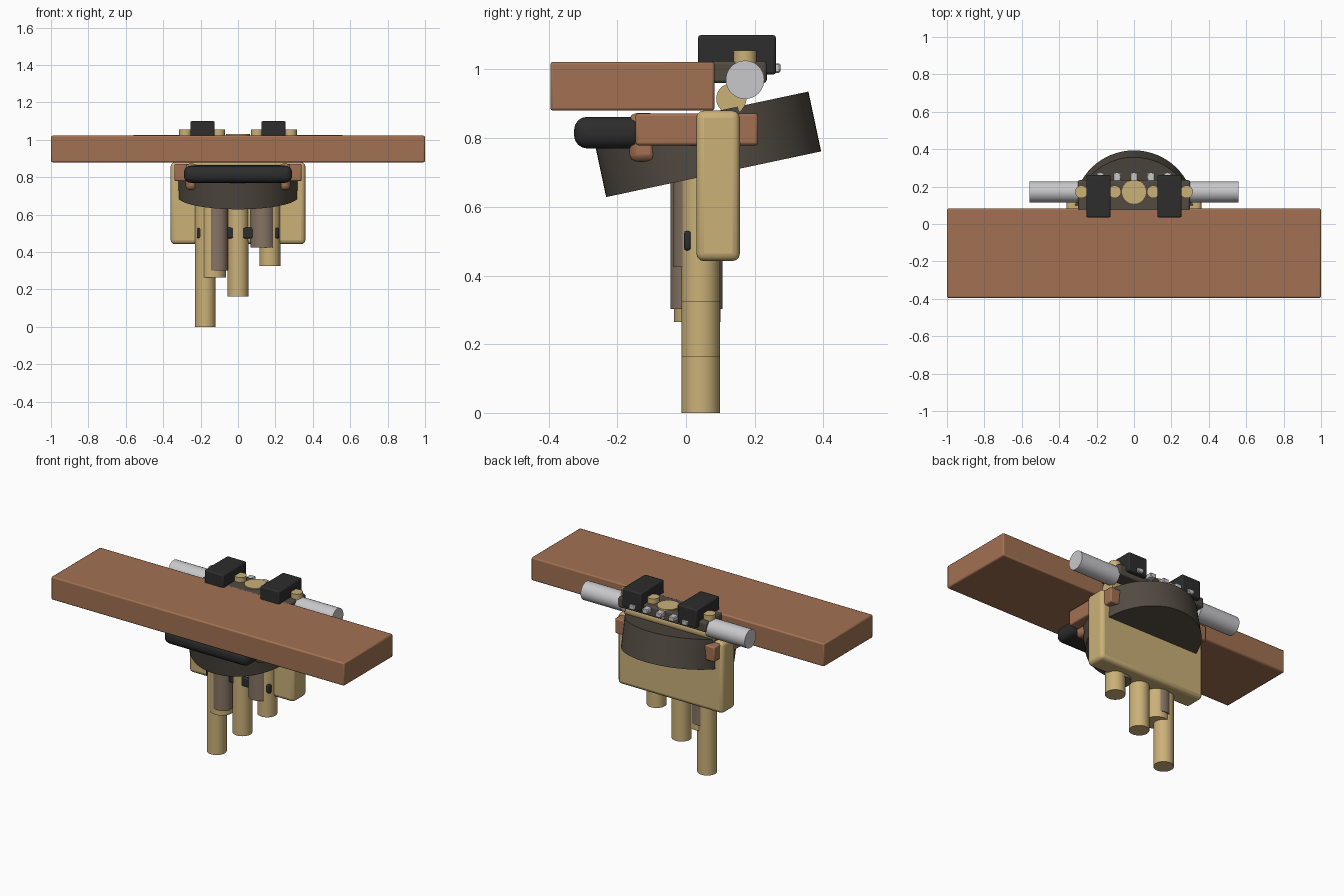
import bpy
import math
from mathutils import Matrix

cube = bpy.data.objects.get("Cube")
if cube:
    bpy.data.objects.remove(cube, do_unlink=True)


def material(name, color):
    mat = bpy.data.materials.new(name)
    mat.use_nodes = True
    rgba = (*color, 1)
    mat.diffuse_color = rgba
    mat.node_tree.nodes["Principled BSDF"].inputs["Base Color"].default_value = rgba
    return mat


BROWN = material("brown wood", (0.36, 0.165, 0.085))
TAN = material("tan brass", (0.60, 0.44, 0.19))
DARK = material("dark umber", (0.085, 0.07, 0.055))
TAUPE = material("taupe metal", (0.24, 0.175, 0.13))
BLACK = material("black rubber", (0.026, 0.026, 0.026))
SILVER = material("silver metal", (0.58, 0.58, 0.60))


def finish(name, mat):
    obj = bpy.context.object
    obj.name = name
    obj.data.materials.append(mat)
    return obj


def box(name, mat, x, y, z, bevel=0.008, segments=2):
    """Bevelled box from (low, high) ranges along each axis."""
    spans = (x, y, z)
    bpy.ops.mesh.primitive_cube_add(size=1, location=[(a + b) / 2 for a, b in spans])
    obj = finish(name, mat)
    obj.data.transform(Matrix.Diagonal([b - a for a, b in spans] + [1]))
    mod = obj.modifiers.new("rounded edges", "BEVEL")
    mod.width = bevel
    mod.segments = segments
    bpy.ops.object.shade_smooth_by_angle(angle=math.radians(35))
    return obj


def cylinder(name, mat, center, radius, depth, rotation=(0, 0, 0), sides=32):
    bpy.ops.mesh.primitive_cylinder_add(vertices=sides, radius=radius, depth=depth,
                                        location=center, rotation=rotation)
    obj = finish(name, mat)
    bpy.ops.object.shade_smooth_by_angle(angle=math.radians(35))
    return obj


def pipe(name, mat, x, y, bottom, radius):
    top = 0.76
    return cylinder(name, mat, (x, y, (top + bottom) / 2), radius, top - bottom)


ALONG_X = (0, math.pi / 2, 0)

# Main board, back plate and tilted drum
box("plank", BROWN, (-1, 1), (-0.395, 0.083), (0.88, 1.022))
box("back_plate", TAN, (-0.36, 0.36), (0.03, 0.157), (0.442, 0.88), 0.022, 3)
cylinder("tilted_drum", DARK, (0, 0.062, 0.782), 0.32, 0.178, (math.radians(12), 0, 0), 64)

# Hanging pipes
for name, x, bottom in (("long_pipe", -0.175, 0), ("middle_pipe", 0, 0.163),
                        ("short_pipe", 0.17, 0.325)):
    pipe(name, TAN, x, 0.043, bottom, 0.056)
pipe("pipe_sleeve", TAN, -0.132, 0.033, 0.265, 0.068)
pipe("front_taupe_pipe", TAUPE, -0.11, 0.012, 0.302, 0.057)
pipe("rear_taupe_pipe", TAUPE, -0.14, 0.05, 0.302, 0.057)
pipe("left_taupe_pipe", TAUPE, 0.133, 0.03, 0.425, 0.067)
box("pipe_band", BLACK, (-0.22, 0.22), (-0.006, 0.016), (0.473, 0.53))

# Handle: side arms, brackets and padded grip
for side, label in ((-1, "right"), (1, "left")):
    def span(a, b):
        return tuple(sorted((side * a, side * b)))

    box(label + "_arm", BROWN, span(0.265, 0.34), (-0.147, 0.21), (0.779, 0.872))
    box(label + "_bracket", BROWN, span(0.22, 0.28), (-0.165, -0.085), (0.732, 0.873), 0.02, 2)
    # Black clamps and the knobs beside them
    box(label + "_clamp", BLACK, span(0.125, 0.255), (0.035, 0.262), (0.985, 1.1))
    for spot, x in (("inner", 0.103), ("outer", 0.281)):
        cylinder(f"{label}_{spot}_knob", TAN, (side * x, 0.172, 1.015), 0.034, 0.08)
    cylinder(label + "_rail", SILVER, (side * 0.425, 0.172, 0.97), 0.056, 0.27, ALONG_X)
box("grip", BLACK, (-0.29, 0.29), (-0.326, -0.12), (0.77, 0.862), 0.038, 4)

# Upper housing with its pivot rod, hub and rear studs
box("housing", DARK, (-0.3, 0.3), (0.07, 0.235), (0.96, 1.024), 0.01)
cylinder("pivot_rod", TAN, (0, 0.132, 0.915), 0.044, 0.6, ALONG_X)
cylinder("center_hub", TAN, (0, 0.172, 1.0), 0.064, 0.06)
for i in range(5):
    x = (i - 2) * 0.09
    box(f"stud_{i + 1}", SILVER, (x - 0.02, x + 0.02), (0.225, 0.275), (0.99, 1.018), 0.004, 1)
